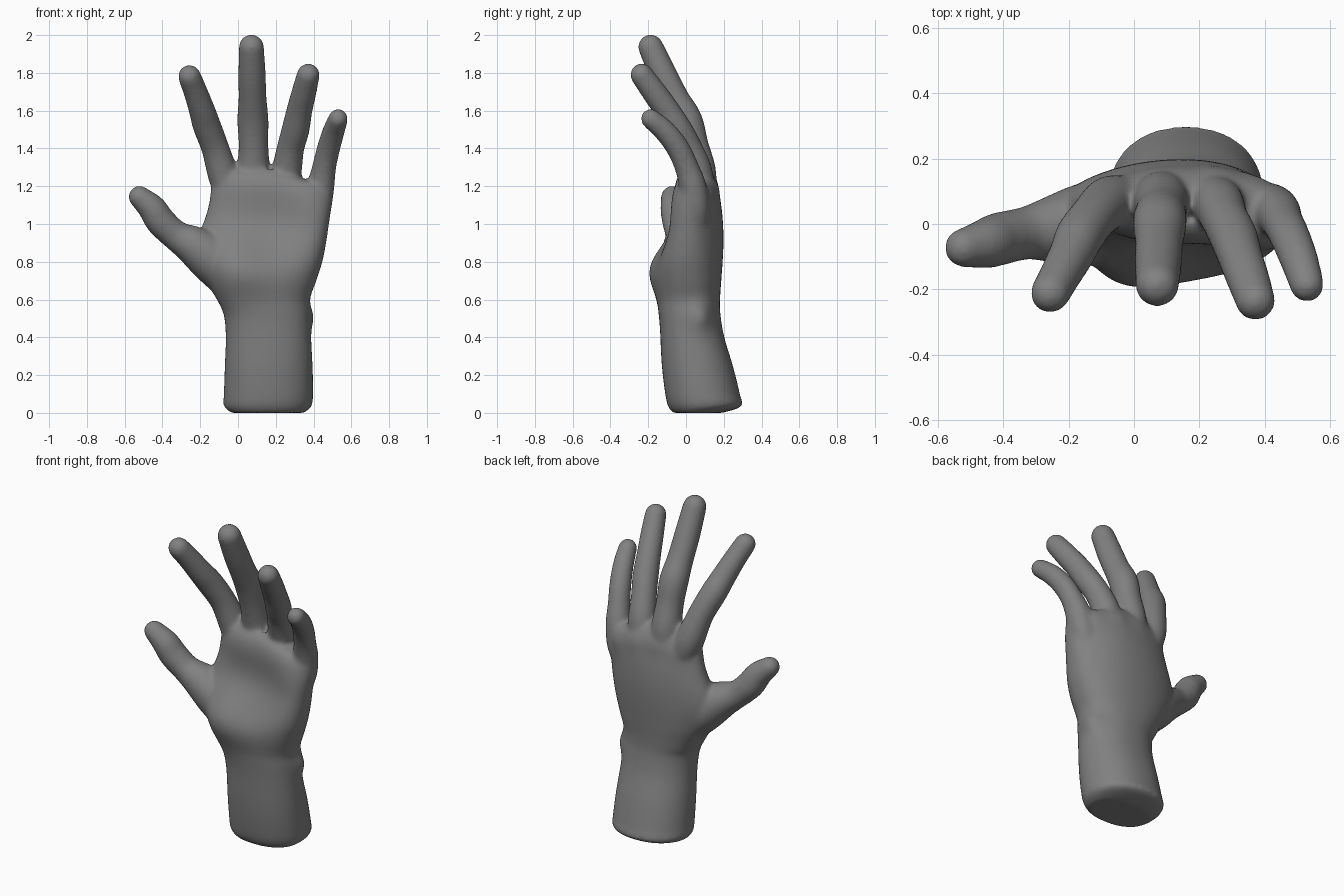
import bpy, bmesh, math
from mathutils import Vector

bm = bmesh.new()
SEG = 48


def spline(rows, steps=6):
    """Catmull-Rom through rows of numbers."""
    rows = [Vector(r) for r in rows]
    out = []
    for i in range(len(rows) - 1):
        a, b = rows[max(i - 1, 0)], rows[i]
        c, d = rows[i + 1], rows[min(i + 2, len(rows) - 1)]
        for k in range(steps):
            t = k / steps
            out.append(0.5 * (2 * b + (c - a) * t + (2 * a - 5 * b + 4 * c - d) * t * t
                              + (3 * b - a - 3 * c + d) * t ** 3))
    return out + [rows[-1]]


def loft(rings):
    vs = [[bm.verts.new(p) for p in r] for r in rings]
    faces = [bm.faces.new((a[i], a[(i + 1) % SEG], b[(i + 1) % SEG], b[i]))
             for a, b in zip(vs, vs[1:]) for i in range(SEG)]
    faces += [bm.faces.new(vs[0][::-1]), bm.faces.new(vs[-1])]
    bmesh.ops.recalc_face_normals(bm, faces=faces)


def digit(rows, flat=1.0):
    """Tube rounded at both ends; rows are x, y, z, radius."""
    pts = spline(rows)
    cen = [p.xyz for p in pts]
    rad = [p[3] for p in pts]
    tan = [(cen[min(i + 1, len(cen) - 1)] - cen[max(i - 1, 0)]).normalized()
           for i in range(len(cen))]
    c0, r0, t0, c1, r1, t1 = cen[0], rad[0], tan[0], cen[-1], rad[-1], tan[-1]
    for k in range(1, 7):
        s, c = math.sin(k * .245), math.cos(k * .245)
        cen = [c0 - t0 * r0 * s] + cen + [c1 + t1 * r1 * s]
        rad = [r0 * c] + rad + [r1 * c]
        tan = [t0] + tan + [t1]
    rings = []
    for c, r, t in zip(cen, rad, tan):
        side = Vector((0, 1, 0)).cross(t).normalized()
        up = t.cross(side)
        rings.append([c + side * r * math.cos(q) + up * r * flat * math.sin(q)
                      for q in (2 * math.pi * i / SEG for i in range(SEG))])
    loft(rings)


# Soft swellings on the palm surface: centre, spread, push
swells = [((-.03, -.1, .77), .17, (-.01, -.095, 0)),      # thumb mound
          ((.28, -.1, .735), .17, (0, -.045, 0)),         # heel of the little finger side
          ((.43, -.03, .82), .16, (.0, -.04, 0)),
          ((.46, -.02, 1.04), .16, (.0, -.05, 0)),
          ((.13, -.1, .72), .12, (0, -.02, 0)),
          ((.03, -.03, 1.21), .12, (0, -.014, 0)),        # pads under the fingers
          ((.2, -.03, 1.21), .12, (0, -.012, 0)),
          ((.37, -.03, 1.17), .12, (0, -.016, 0)),
          ((-.17, .06, .88), .14, (-.045, 0, 0)),         # thumb web
          ((.385, .08, .51), .065, (.026, .012, 0)),      # wrist bone
          ((-.05, .15, 1.2), .065, (0, .01, 0)),          # knuckles
          ((.09, .16, 1.22), .065, (0, .016, 0)),
          ((.25, .15, 1.2), .065, (0, .014, 0)),
          ((.39, .12, 1.14), .065, (0, .014, 0))]


def swell(p):
    return p + sum((Vector(d) * math.exp(-((p - Vector(c)).length / s) ** 2)
                    for c, s, d in swells), Vector())


# Forearm stump and palm: z, x range, y range
palm = [(0.0, -.035, .35, -.07, .19), (.035, -.075, .39, -.095, .293),
        (.1, -.075, .397, -.11, .285), (.25, -.07, .395, -.128, .248),
        (.4, -.065, .387, -.135, .203), (.52, -.075, .382, -.135, .183),
        (.6, -.11, .38, -.125, .182), (.7, -.16, .415, -.11, .19),
        (.8, -.18, .447, -.098, .197), (.9, -.175, .467, -.088, .2),
        (1.0, -.165, .482, -.073, .197), (1.1, -.152, .497, -.06, .187),
        (1.2, -.14, .507, -.045, .165), (1.26, -.115, .495, -.025, .14),
        (1.295, -.05, .4, .01, .11)]
rings = []
for z, x0, x1, y0, y1 in spline(palm, 6):
    hollow = .018 * math.exp(-((z - 1.0) / .15) ** 2)
    arch = min(max((z - .7) / .4, 0), 1)
    ring = []
    for i in range(SEG):
        q = 2 * math.pi * i / SEG
        c, s = math.cos(q), math.sin(q)
        e = 1 if s > 0 and z < .55 else .88
        u = math.copysign(abs(c) ** .88, c)
        v = math.copysign(abs(s) ** e, s)
        x = (x0 + x1) / 2 + u * (x1 - x0) / 2
        y = (y0 + y1) / 2 + v * (y1 - y0) / 2
        if s < 0:
            y += hollow * (1 - u * u)
        else:
            y -= (.045 if u > 0 else .025) * arch * u * u * v
        drop = .075 * max(u, 0) * min(max((z - 1.15) / .12, 0), 1)
        ring.append(swell(Vector((x, y, z - drop))))
    rings.append(ring)
loft(rings)

# Index finger
digit([(.01, .06, 1.0, .06), (-.03, .07, 1.13, .075), (-.075, .065, 1.25, .082),
       (-.12, .025, 1.4, .074), (-.165, -.035, 1.52, .075), (-.19, -.09, 1.6, .07),
       (-.225, -.155, 1.7, .064), (-.257, -.212, 1.782, .061)])
# Middle finger
digit([(.1, .075, 1.02, .06), (.09, .08, 1.14, .08), (.083, .073, 1.28, .086),
       (.082, .04, 1.42, .079), (.079, .004, 1.55, .083), (.077, -.055, 1.66, .075),
       (.074, -.12, 1.79, .073), (.071, -.187, 1.937, .067)])
# Ring finger
digit([(.22, .065, 1.0, .06), (.24, .07, 1.12, .075), (.257, .062, 1.27, .08),
       (.278, .015, 1.4, .073), (.305, -.04, 1.5, .074), (.325, -.1, 1.6, .069),
       (.35, -.17, 1.7, .066), (.372, -.235, 1.79, .061)])
# Little finger
digit([(.375, .055, .96, .06), (.415, .05, 1.08, .075), (.438, .035, 1.2, .073),
       (.456, .004, 1.3, .064), (.479, -.042, 1.4, .062), (.506, -.11, 1.49, .059),
       (.53, -.187, 1.557, .053)])
# Thumb
digit([(-.02, .02, .7, .12), (-.14, .0, .815, .125), (-.235, -.015, .885, .106),
       (-.33, -.028, .94, .08), (-.41, -.045, 1.015, .08), (-.455, -.06, 1.083, .075),
       (-.522, -.073, 1.144, .059)], 1.02)

mesh = bpy.data.meshes.new("hand")
bm.to_mesh(mesh)
bm.free()
hand = bpy.data.objects.new("hand", mesh)
bpy.context.collection.objects.link(hand)

# Dark grey skin
mat = bpy.data.materials.new("dark_grey")
mat.diffuse_color = (.22, .22, .22, 1)
mesh.materials.append(mat)

# Fuse the parts into one skin and soften the joins
rm = hand.modifiers.new("fuse", 'REMESH')
rm.mode = 'VOXEL'
rm.voxel_size = .011
rm.use_smooth_shade = True
sm = hand.modifiers.new("soften", 'SMOOTH')
sm.factor = .5
sm.iterations = 16
